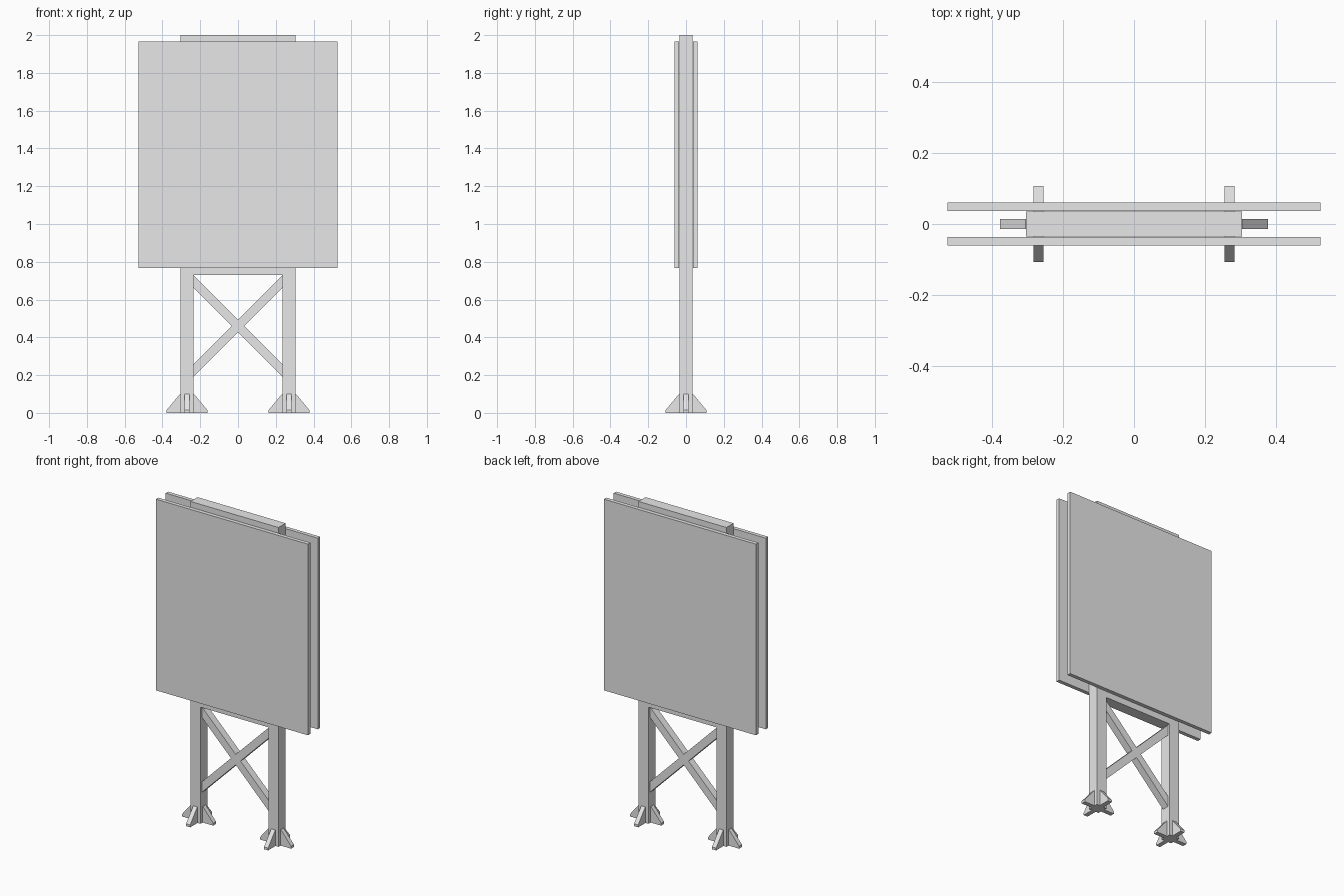
import bpy
import bmesh
from math import pi, cos, sin, atan2, hypot
from mathutils import Matrix

cube = bpy.data.objects.get("Cube")
if cube:
    bpy.data.objects.remove(cube)

# One plain grey for everything
GREY = (0.8, 0.8, 0.8, 1)
grey = bpy.data.materials.new("plain_grey")
grey.use_nodes = True
grey.diffuse_color = GREY
grey.node_tree.nodes["Principled BSDF"].inputs["Base Color"].default_value = GREY


def finish(name, bm):
    bmesh.ops.recalc_face_normals(bm, faces=bm.faces)
    mesh = bpy.data.meshes.new(name)
    bm.to_mesh(mesh)
    bm.free()
    mesh.materials.append(grey)
    obj = bpy.data.objects.new(name, mesh)
    bpy.context.collection.objects.link(obj)
    return obj


def box(name, x, y, z):
    """Box spanning the given (min, max) ranges."""
    bm = bmesh.new()
    spans = (x, y, z)
    mid = [(a + b) / 2 for a, b in spans]
    size = [b - a for a, b in spans]
    bmesh.ops.create_cube(bm, size=1, matrix=Matrix.Translation(mid) @ Matrix.Diagonal((*size, 1)))
    return finish(name, bm)


def prism(name, outline, depth, matrix=Matrix()):
    """Outline in the xz plane, extruded evenly about y = 0."""
    bm = bmesh.new()
    face = bm.faces.new([bm.verts.new((x, -depth / 2, z)) for x, z in outline])
    result = bmesh.ops.extrude_face_region(bm, geom=[face])
    verts = [v for v in result["geom"] if isinstance(v, bmesh.types.BMVert)]
    bmesh.ops.translate(bm, verts=verts, vec=(0, depth, 0))
    bm.transform(matrix)
    return finish(name, bm)


POST_X, HALF, TOP = 0.27, 0.035, 2.0
INNER, OUTER = POST_X - HALF, POST_X + HALF

for side, sx in (("left", 1), ("right", -1)):
    # Square posts
    cx = sx * POST_X
    box(side + "_post", (cx - HALF, cx + HALF), (-HALF, HALF), (0, TOP))

    # Four sloping fins around each post foot
    for i in range(4):
        fin = [(HALF, 0), (0.108, 0), (0.108, 0.015), (HALF + 0.002, 0.1), (HALF, 0.1)]
        place = Matrix.Translation((cx, 0, 0)) @ Matrix.Rotation(i * pi / 2, 4, "Z")
        prism(f"{side}_foot_fin_{i + 1}", fin, 0.028, place)

    # Diagonal brace, cut flush with the posts
    low, high, rise = 0.225, 0.695, 0.033
    brace = [(-sx * INNER, low - rise), (sx * INNER, high - rise),
             (sx * INNER, high + rise), (-sx * INNER, low + rise)]
    prism(side + "_brace", brace, 0.045)

# Cross beams between the posts
box("top_beam", (-OUTER, OUTER), (-HALF, HALF), (TOP - 0.07, TOP))
box("lower_beam", (-INNER, INNER), (-HALF, HALF), (0.73, 0.8))

# Front and back boards
for name, sy in (("front_board", -1), ("back_board", 1)):
    box(name, (-0.527, 0.527), sorted((sy * 0.037, sy * 0.061)), (0.768, 1.965))
